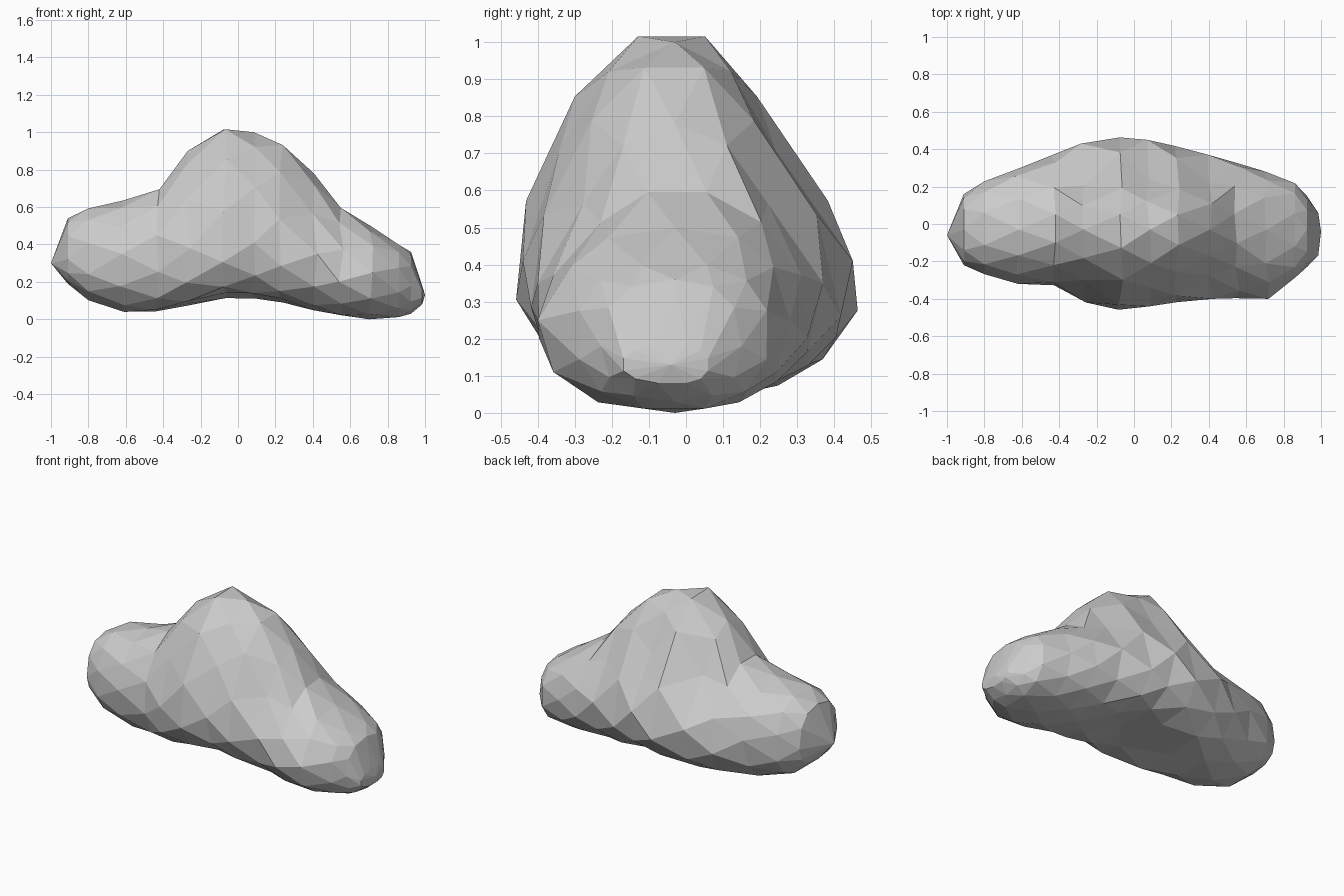
import bpy, bmesh, random
from math import sin, cos, pi, copysign

if "Cube" in bpy.data.objects:
    bpy.data.objects.remove(bpy.data.objects["Cube"])

random.seed(4)
SIDES = 12
CENTRE_Y = -0.03

# Cross-sections along the length:
# x, front y, back y, bottom z, widest z, top z, pinch at back, pinch at front
SECTIONS = [
    (-0.91, -0.22, 0.16, 0.19, 0.32, 0.54, 0.00, 0.00),
    (-0.80, -0.27, 0.23, 0.10, 0.31, 0.595, 0.00, 0.00),
    (-0.62, -0.32, 0.30, 0.04, 0.35, 0.635, 0.00, 0.05),
    (-0.43, -0.33, 0.37, 0.03, 0.36, 0.70, 0.22, 0.12),
    (-0.27, -0.42, 0.43, 0.04, 0.38, 0.90, 0.44, 0.22),
    (-0.07, -0.46, 0.465, 0.08, 0.41, 1.025, 0.38, 0.13),
    (0.08, -0.44, 0.45, 0.08, 0.41, 1.00, 0.37, 0.13),
    (0.23, -0.42, 0.42, 0.06, 0.39, 0.94, 0.34, 0.20),
    (0.41, -0.40, 0.37, 0.03, 0.35, 0.78, 0.30, 0.25),
    (0.55, -0.40, 0.33, 0.02, 0.29, 0.60, 0.10, 0.25),
    (0.71, -0.40, 0.28, 0.00, 0.25, 0.50, 0.04, 0.15),
    (0.86, -0.29, 0.22, 0.01, 0.21, 0.40, 0.00, 0.00),
    (0.925, -0.23, 0.15, 0.03, 0.18, 0.36, 0.00, 0.00),
    (0.985, -0.17, 0.06, 0.08, 0.13, 0.18, 0.00, 0.00),
]


def power(v, e):
    return copysign(abs(v) ** e, v)


def ring(bm, section, odd):
    """One pear-shaped cross-section; odd rings are turned by half a step."""
    x, front, back, low, mid, top, pinch_back, pinch_front = section
    grow = 1.02 if odd else 1.0
    arch = max(0, 1 - (x / 0.5) ** 2)
    verts = []
    for i in range(SIDES):
        a = 2 * pi * (i + 0.5 * odd) / SIDES
        # boxier underneath and at both ends
        e = 0.84 - 0.16 * arch if sin(a) < -0.01 else (0.8 if abs(x) > 0.65 else 1.0)
        s, t = power(cos(a), e) * grow, power(sin(a), e) * grow
        squeeze = min(1, max(0, (t - 0.08) * 2.2))
        s *= 1 - squeeze * (pinch_back if s > 0 else pinch_front)
        y = CENTRE_Y + (s * (back - CENTRE_Y) if s > 0 else s * (CENTRE_Y - front))
        z = mid + (t * (top - mid) if t > 0 else t * (mid - low))
        if t < 0:  # shallow hollow under the middle, front rim a little higher
            z += arch * (0.06 * max(0, 1 - (s / 0.6) ** 2) + (0.03 if s < -0.3 else 0))
        jitter = 0.014 if abs(x) < 0.8 else 0
        verts.append(bm.verts.new((x + random.uniform(-jitter, jitter), y, z)))
    return verts


bm = bmesh.new()
rings = [ring(bm, s, i % 2) for i, s in enumerate(SECTIONS)]

# Triangle strips between staggered rings
for k in range(len(rings) - 1):
    even, odd = (rings[k], rings[k + 1]) if k % 2 == 0 else (rings[k + 1], rings[k])
    for i in range(SIDES):
        j = (i + 1) % SIDES
        bm.faces.new((even[i], even[j], odd[i]))
        bm.faces.new((odd[i], even[j], odd[j]))

# Blunt tips at both ends
for loop, tip in ((rings[0], (-1, -0.06, 0.30)), (rings[-1], (1, -0.04, 0.13))):
    point = bm.verts.new(tip)
    for i in range(SIDES):
        bm.faces.new((loop[i], loop[(i + 1) % SIDES], point))

# Rest on the ground
lowest = min(v.co.z for v in bm.verts)
bmesh.ops.translate(bm, verts=bm.verts[:], vec=(0, 0, -lowest))
bmesh.ops.recalc_face_normals(bm, faces=bm.faces[:])

mesh = bpy.data.meshes.new("boulder")
bm.to_mesh(mesh)
bm.free()
bpy.context.collection.objects.link(bpy.data.objects.new("boulder", mesh))
